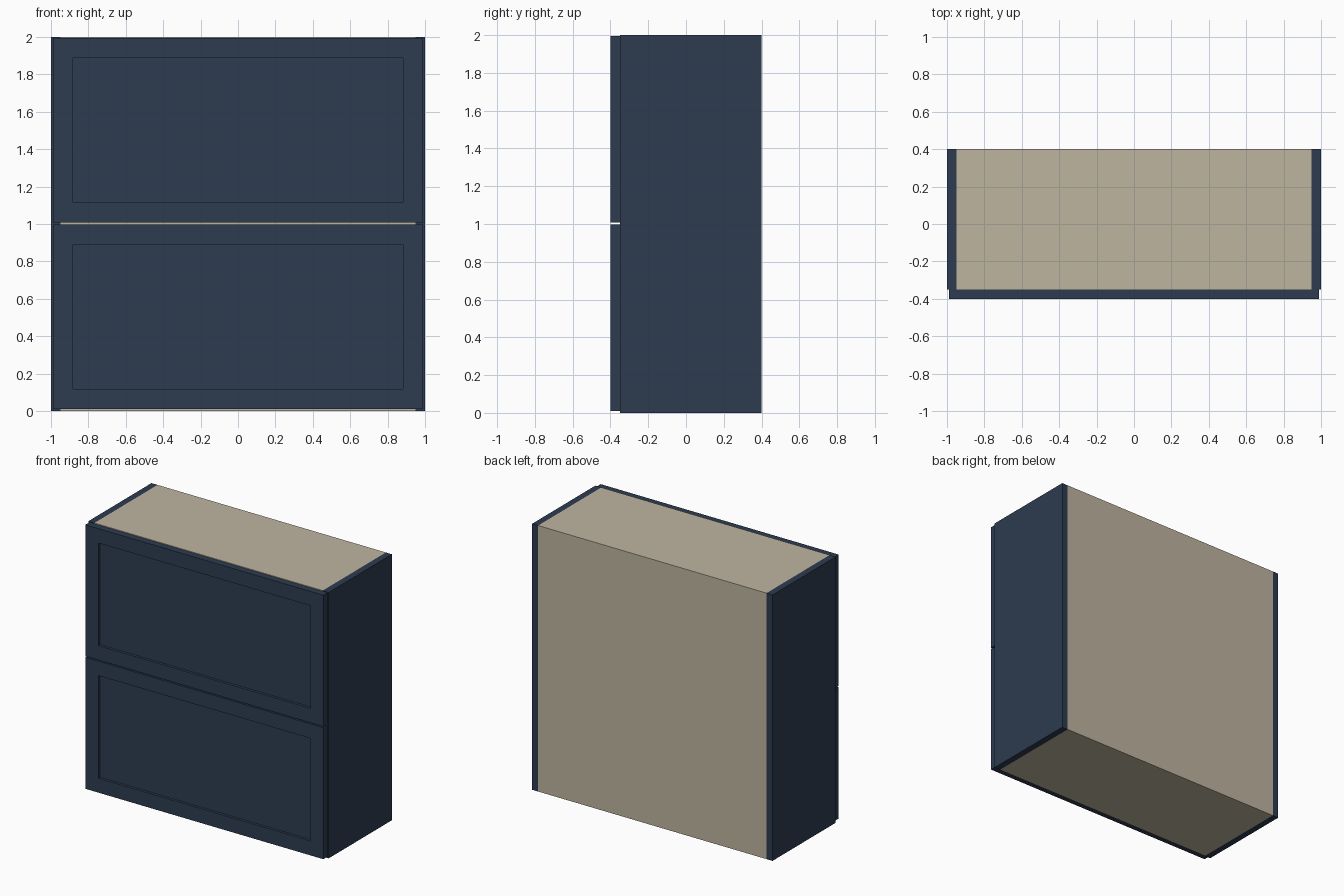
import bpy, bmesh
from mathutils import Vector

if "Cube" in bpy.data.objects:
    bpy.data.objects.remove(bpy.data.objects["Cube"])


def material(name, color):
    m = bpy.data.materials.new(name)
    m.diffuse_color = color
    m.use_nodes = True
    m.node_tree.nodes["Principled BSDF"].inputs["Base Color"].default_value = m.diffuse_color
    return m


NAVY = material("navy_paint", (0.026, 0.045, 0.08, 1))
BEIGE = material("beige_board", (0.52, 0.46, 0.35, 1))


def box(name, lo, hi, mat, frame=0, recess=0):
    """Box from corner to corner; optionally a framed, recessed front face."""
    lo, hi = Vector(lo), Vector(hi)
    bm = bmesh.new()
    bmesh.ops.create_cube(bm, size=1)
    for v in bm.verts:
        v.co = Vector([c * s for c, s in zip(v.co, hi - lo)])
    bm.normal_update()
    if frame:
        front = min(bm.faces, key=lambda f: f.calc_center_median().y)
        bmesh.ops.inset_region(bm, faces=[front], thickness=frame)
        # straight-walled pocket for the recessed panel
        out = bmesh.ops.extrude_discrete_faces(bm, faces=[front])
        bmesh.ops.translate(bm, verts=out["faces"][0].verts, vec=(0, recess, 0))
    bmesh.ops.recalc_face_normals(bm, faces=bm.faces)
    mesh = bpy.data.meshes.new(name)
    bm.to_mesh(mesh)
    bm.free()
    mesh.materials.append(mat)
    obj = bpy.data.objects.new(name, mesh)
    obj.location = (lo + hi) / 2
    bpy.context.collection.objects.link(obj)
    return obj


# Inner carcass: top, bottom and back are flush
box("carcass", (-0.95, -0.35, 0), (0.95, 0.4, 2), BEIGE)

# Painted side panels
for name, x in (("left_side_panel", -0.975), ("right_side_panel", 0.975)):
    box(name, (x - 0.025, -0.35, 0), (x + 0.025, 0.4, 2), NAVY)

# Framed drawer fronts, with a thin gap between them
for name, z in (("lower_drawer_front", 0.01), ("upper_drawer_front", 1.007)):
    box(name, (-0.99, -0.4, z), (0.99, -0.35, z + 0.988), NAVY, 0.153, 0.02)
